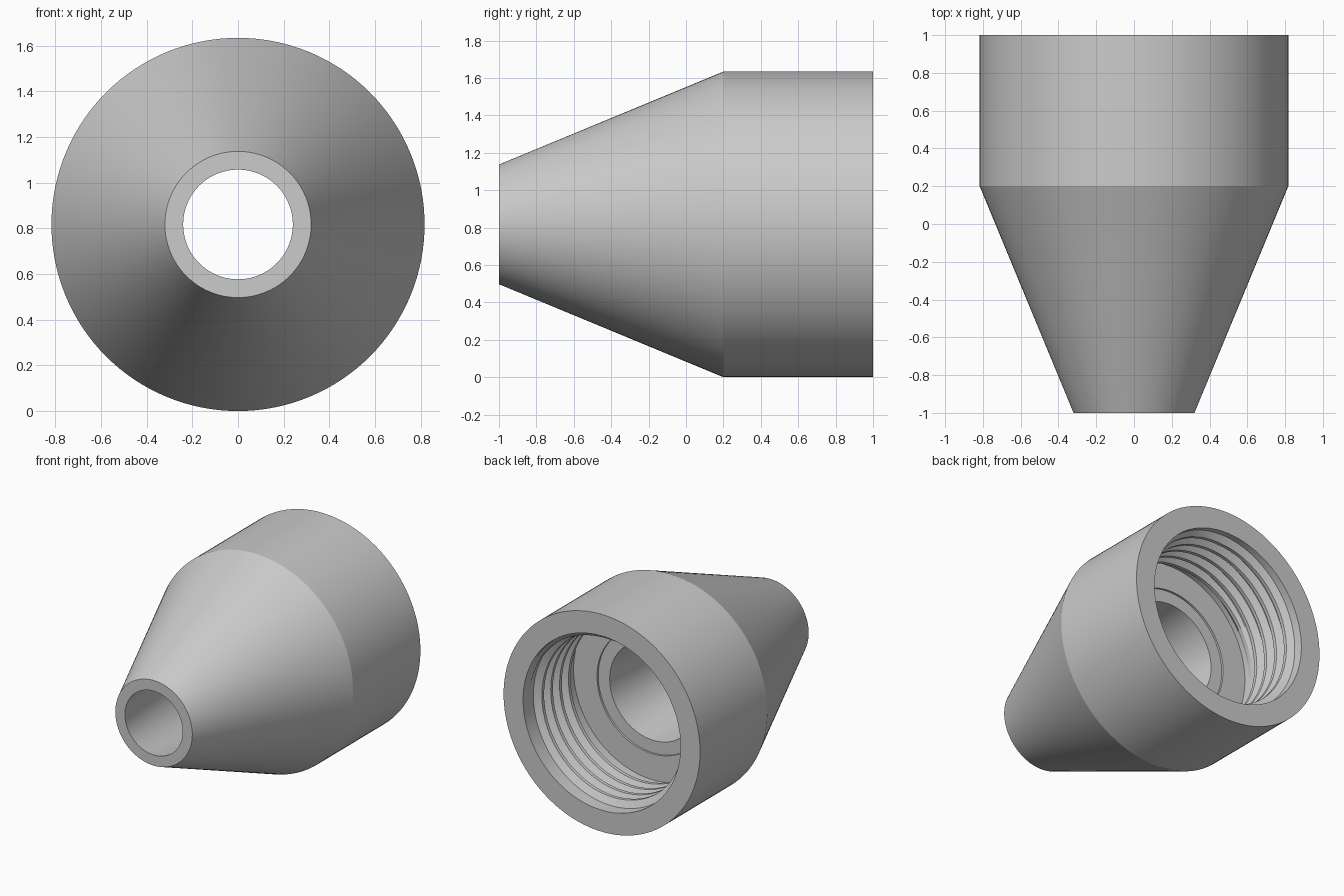
import bpy, bmesh
from math import sin, cos, pi, radians

cube = bpy.data.objects.get("Cube")
if cube:
    bpy.data.objects.remove(cube, do_unlink=True)

AXIS_Z = 0.817
SEGMENTS = 128

grey = bpy.data.materials.new("plain grey")
grey.use_nodes = True
colour = (0.6, 0.6, 0.6, 1)
grey.diffuse_color = colour
grey.node_tree.nodes["Principled BSDF"].inputs["Base Color"].default_value = colour


def point(radius, y, angle):
    return (radius * cos(angle), y, AXIS_Z + radius * sin(angle))


def finish(bm, name):
    bmesh.ops.recalc_face_normals(bm, faces=bm.faces)
    mesh = bpy.data.meshes.new(name)
    bm.to_mesh(mesh)
    bm.free()
    obj = bpy.data.objects.new(name, mesh)
    bpy.context.collection.objects.link(obj)
    mesh.materials.append(grey)
    bpy.ops.object.select_all(action="DESELECT")
    obj.select_set(True)
    bpy.context.view_layer.objects.active = obj
    bpy.ops.object.shade_smooth_by_angle(angle=radians(20))
    return obj


def bridge(bm, a, b):
    # Quads between two closed loops of equal length
    n = len(a)
    for i in range(n):
        j = (i + 1) % n
        bm.faces.new((a[i], a[j], b[j], b[i]))


# Body: closed (radius, y) section turned about the y axis
section = [
    (0.32, -1), (0.817, 0.2), (0.817, 1),        # outer cone and collar
    (0.655, 1), (0.655, 0.4),                    # threaded socket
    (0.46, 0.4), (0.46, 0.385), (0.365, 0.385),  # socket floor with shallow step
    (0.24, -1),                                  # tapering bore
]
bm = bmesh.new()
rings = [[bm.verts.new(point(r, y, 2 * pi * i / SEGMENTS)) for i in range(SEGMENTS)]
         for r, y in section]
for k, ring in enumerate(rings):
    bridge(bm, ring, rings[(k + 1) % len(rings)])
finish(bm, "nozzle_body")

# Thread: trapezoid ridge swept along a helix, fading into the wall at both ends
PITCH, TURNS, START = 0.105, 4.5, 0.94
STEPS = 72
total = int(TURNS * STEPS)
bm = bmesh.new()
loops = []
for s in range(total + 1):
    turn = s / STEPS
    fade = min(1, 4 * turn, 4 * (TURNS - turn))
    crest = 0.655 - 0.05 * fade
    y = START - PITCH * turn
    loops.append([bm.verts.new(point(r, y + dy, 2 * pi * turn)) for r, dy in
                  ((0.66, 0.045), (crest, 0.013), (crest, -0.013), (0.66, -0.045))])
for a, b in zip(loops, loops[1:]):
    bridge(bm, a, b)
bm.faces.new(loops[0])
bm.faces.new(loops[-1])
finish(bm, "socket_thread")
